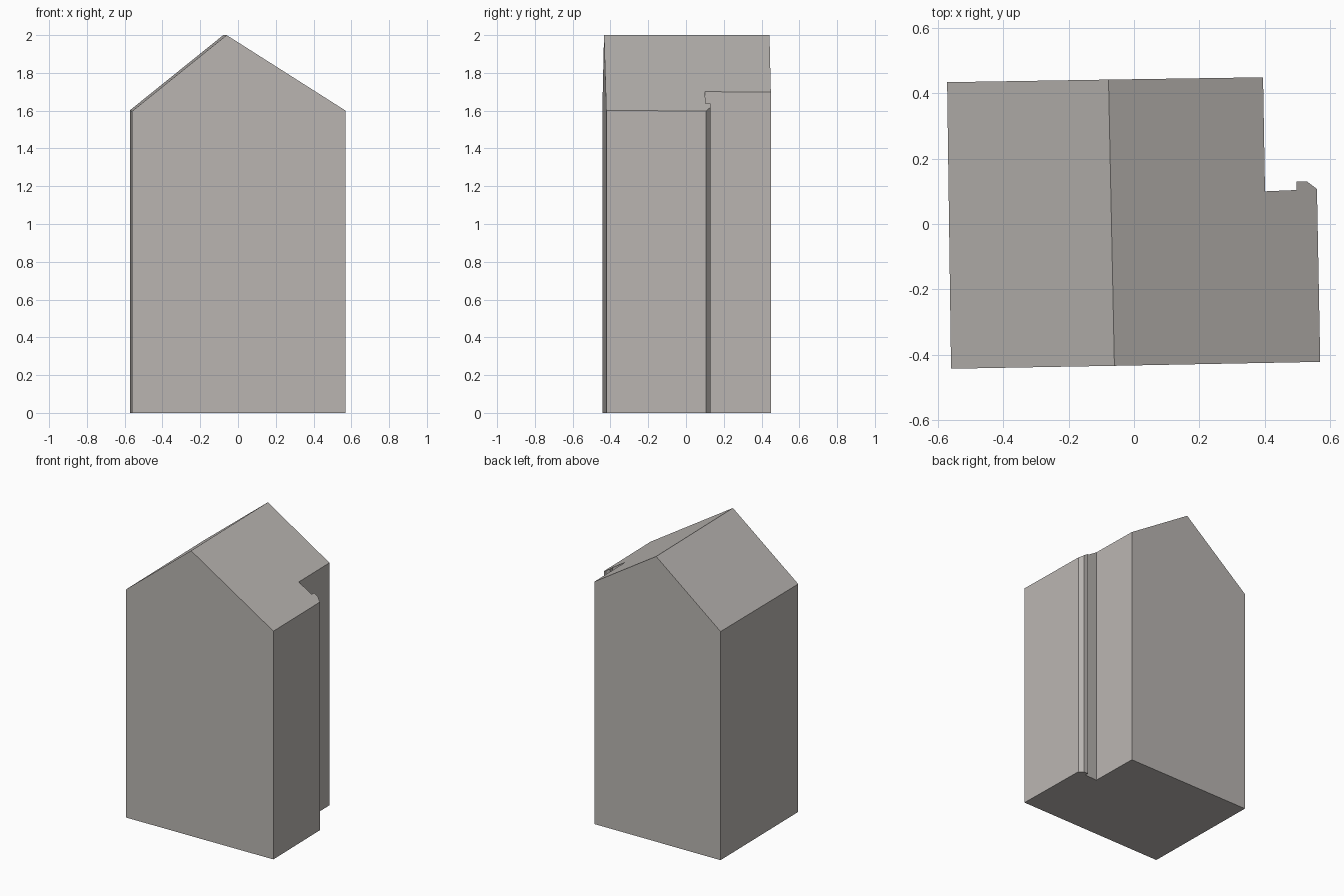
import bpy, bmesh

if "Cube" in bpy.data.objects:
    bpy.data.objects.remove(bpy.data.objects["Cube"])

# Ridge line, back to front, slightly rotated in plan
RIDGE = [(-0.078, 0.442), (-0.060, -0.434)]
# Plan outline on each side of the ridge
RIGHT = [(0.570, -0.422), (0.560, 0.107), (0.530, 0.130), (0.498, 0.130),
         (0.498, 0.104), (0.401, 0.100), (0.395, 0.449)]
LEFT = [(-0.572, 0.434), (-0.560, -0.443)]
TOP, EAVE = 2.0, 1.6


def ridge_x(y):
    (x0, y0), (x1, y1) = RIDGE
    return x0 + (x1 - x0) * (y - y0) / (y1 - y0)


def roof_height(x, y):
    """Height of the gabled roof above a plan point."""
    d = x - ridge_x(y)
    run = 0.63 if d > 0 else 0.497
    return TOP - (TOP - EAVE) * abs(d) / run


outline = [RIDGE[1]] + RIGHT + [RIDGE[0]] + LEFT   # counter-clockwise
bm = bmesh.new()
base = [bm.verts.new((x, y, 0)) for x, y in outline]
roof = [bm.verts.new((x, y, roof_height(x, y))) for x, y in outline]
n, back = len(outline), len(RIGHT) + 1

# Floor and the two roof slopes
bm.faces.new(base[::-1])
bm.faces.new(roof[:back + 1])
bm.faces.new(roof[back:] + roof[:1])

# Gable ends: one face each, through the ridge point
bm.faces.new([base[n - 1], base[0], base[1], roof[1], roof[0], roof[n - 1]])
bm.faces.new([base[back - 1], base[back], base[back + 1],
              roof[back + 1], roof[back], roof[back - 1]])

# Remaining side walls, including the corner notch
for i in list(range(1, back - 1)) + list(range(back + 1, n - 1)):
    bm.faces.new([base[i], base[i + 1], roof[i + 1], roof[i]])

bmesh.ops.recalc_face_normals(bm, faces=bm.faces[:])
mesh = bpy.data.meshes.new("gabled_house")
bm.to_mesh(mesh)
bm.free()

# Single warm grey
grey = bpy.data.materials.new("warm grey")
grey.diffuse_color = (0.49, 0.465, 0.445, 1)
grey.use_nodes = True
grey.node_tree.nodes["Principled BSDF"].inputs["Base Color"].default_value = grey.diffuse_color
mesh.materials.append(grey)
house = bpy.data.objects.new("gabled_house", mesh)
bpy.context.collection.objects.link(house)
